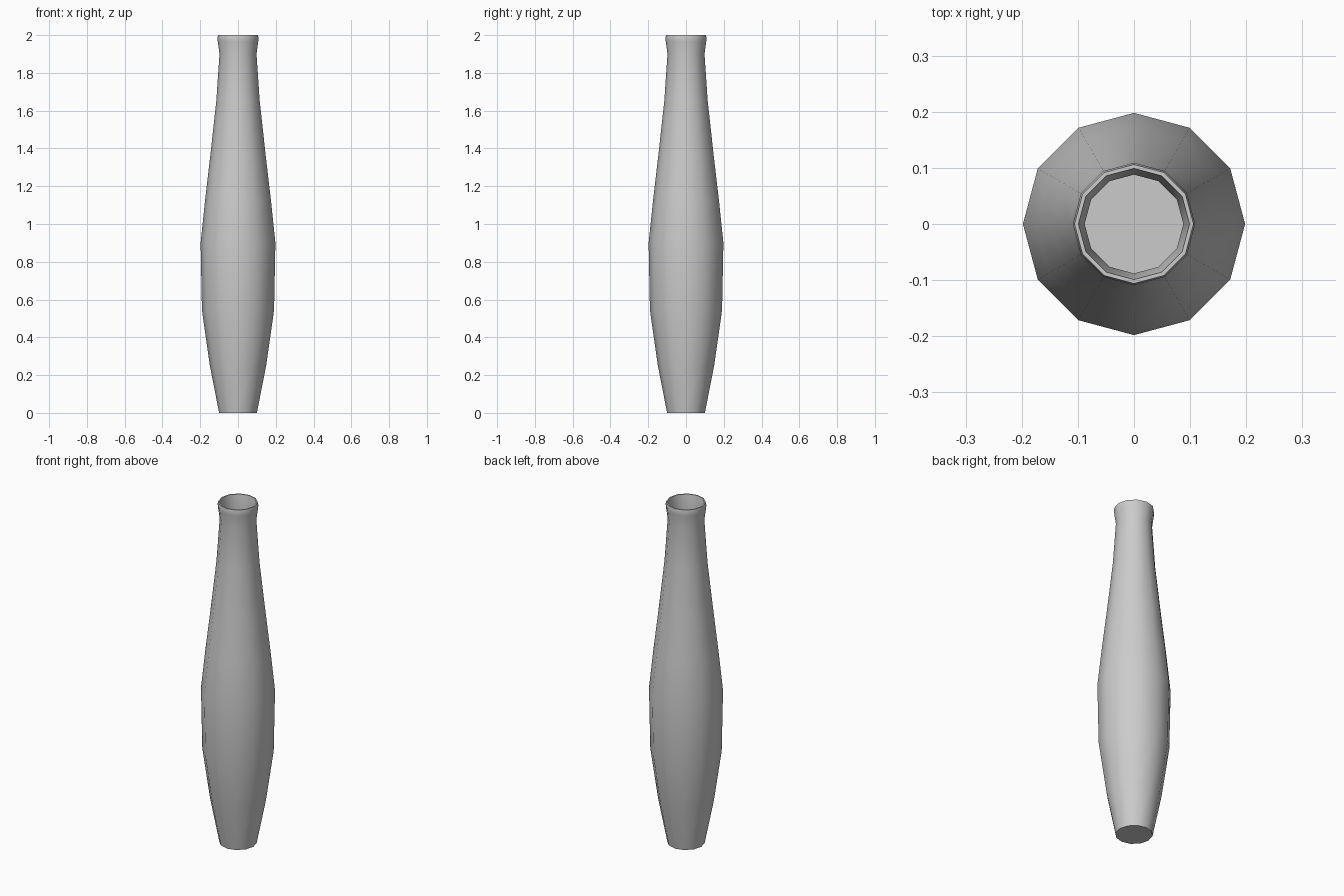
import bpy, bmesh
from math import cos, sin, pi, radians

if "Cube" in bpy.data.objects:
    bpy.data.objects.remove(bpy.data.objects["Cube"])

SIDES = 12
WALL = 0.01

# outer profile (radius, height), foot to lip
outer = [(0.10, 0.0), (0.149, 0.25), (0.191, 0.545), (0.198, 0.90),
         (0.175, 1.12), (0.147, 1.36), (0.115, 1.65), (0.098, 1.90),
         (0.107, 1.965), (0.109, 1.985), (0.106, 2.0)]
# inner wall, lip back down to the floor
inner = [(0.099, 2.0), (0.097, 1.985)]
inner += [(r - WALL, z) for r, z in reversed(outer[1:8])] + [(0.094, 0.02)]


def lathe(name, profile):
    bm = bmesh.new()
    rings = [[bm.verts.new((r * cos(2 * pi * i / SIDES), r * sin(2 * pi * i / SIDES), z))
              for i in range(SIDES)] for r, z in profile]
    for a, b in zip(rings, rings[1:]):
        for i in range(SIDES):
            j = (i + 1) % SIDES
            bm.faces.new((a[i], a[j], b[j], b[i]))
    # foot and interior floor
    bm.faces.new(rings[0][::-1])
    bm.faces.new(rings[-1])
    bmesh.ops.recalc_face_normals(bm, faces=bm.faces)
    mesh = bpy.data.meshes.new(name)
    bm.to_mesh(mesh)
    bm.free()
    obj = bpy.data.objects.new(name, mesh)
    bpy.context.collection.objects.link(obj)
    bpy.context.view_layer.objects.active = obj
    obj.select_set(True)
    bpy.ops.object.shade_smooth_by_angle(angle=radians(50))
    return obj


# hollow tall vase
lathe("vase", outer + inner)
